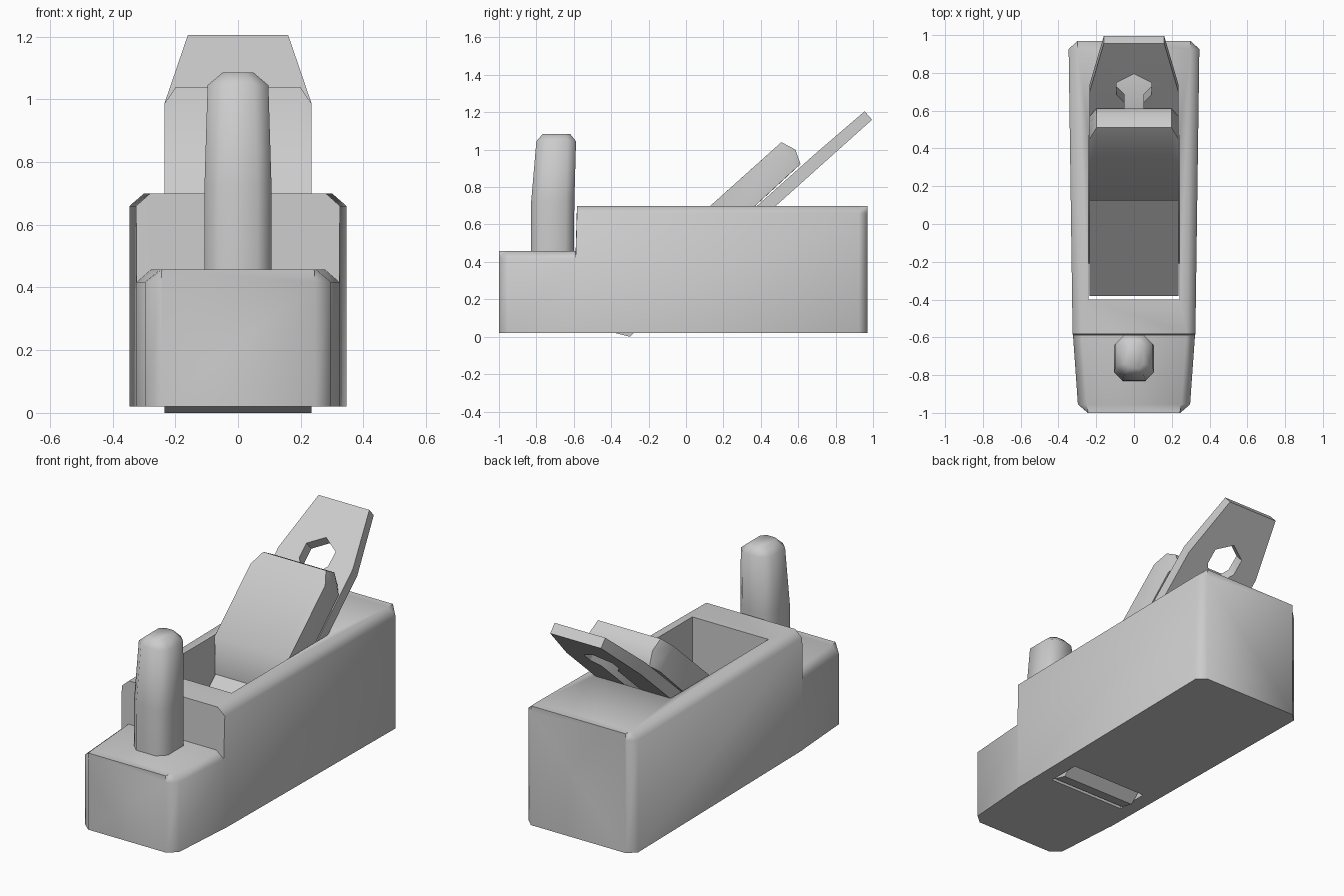
import bpy, bmesh, math
from mathutils import Vector

if "Cube" in bpy.data.objects:
    bpy.data.objects.remove(bpy.data.objects["Cube"])


def loft(name, rings):
    """Skin a list of equal-length rings and cap both ends."""
    bm = bmesh.new()
    vs = [[bm.verts.new(p) for p in r] for r in rings]
    n = len(vs[0])
    for a, b in zip(vs, vs[1:]):
        for i in range(n):
            j = (i + 1) % n
            bm.faces.new((a[i], a[j], b[j], b[i]))
    bm.faces.new(vs[0])
    bm.faces.new(vs[-1])
    bmesh.ops.recalc_face_normals(bm, faces=bm.faces)
    me = bpy.data.meshes.new(name)
    bm.to_mesh(me)
    bm.free()
    ob = bpy.data.objects.new(name, me)
    bpy.context.collection.objects.link(ob)
    return ob


def activate(ob):
    bpy.ops.object.select_all(action='DESELECT')
    ob.select_set(True)
    bpy.context.view_layer.objects.active = ob


def cut(ob, cutter):
    m = ob.modifiers.new("cut", 'BOOLEAN')
    m.operation, m.object, m.solver = 'DIFFERENCE', cutter, 'EXACT'
    activate(ob)
    bpy.ops.object.modifier_apply(modifier=m.name)
    bpy.data.objects.remove(cutter)


def smooth(ob, deg=50):
    activate(ob)
    bpy.ops.object.shade_smooth_by_angle(angle=math.radians(deg))


# Stock: stations along y (y, half width, top half width, top height)
stations = [(-1.0, .245, .243, .457), (-.955, .297, .25, .457),
            (-.59, .323, .277, .457), (-.583, .325, .28, .70),
            (.925, .346, .30, .70), (.97, .30, .298, .70)]
body = loft("plane_body", [
    [(-w, y, .02), (w, y, .02), (w, y, h - .04),
     (t, y, h), (-t, y, h), (-w, y, h - .04)] for y, w, t, h in stations])

# Throat with sloped bed, open through the sole
throat = [(-.40, -.1), (-.21, -.1), (-.21, .083), (.591, .80), (-.40, .80)]
cut(body, loft("throat_cutter", [[(x, y, z) for y, z in throat] for x in (-.24, .24)]))
smooth(body)

# Iron: tapered sloping blade (upper y, z, lower y, z, half width)
blade = [(-.38, .02, -.30, .0, .235), (.70, .986, .74, .932, .235),
         (.955, 1.205, .995, 1.16, .16)]
iron = loft("cutting_iron", [
    [(-w, a, b), (w, a, b), (w, c, d), (-w, c, d)] for a, b, c, d, w in blade])

# Keyhole slot cut square to the blade
half = [(.05, .22), (.05, .66), (.092, .70), (.092, .765)]
key = half + [(0, .81)] + [(-x, y) for x, y in reversed(half)]
normal = Vector((0, -.667, .745))
cut(iron, loft("keyhole_cutter", [
    [Vector((x, y, .70 + .895 * (y - .42))) + normal * o for x, y in key]
    for o in (-.1, .1)]))
smooth(iron)

# Wedge holding the iron, corners trimmed at the top
inner = [(.125, .695), (.51, 1.04), (.585, 1.0), (.612, .922), (.13, .478)]
outer = [(.125, .695), (.45, .986), (.53, .955), (.57, .885), (.13, .478)]
wedge = loft("wedge", [[(x, y, z) for y, z in p] for x, p in
                       ((-.235, outer), (-.198, inner), (.198, inner), (.235, outer))])
smooth(wedge)

# Front grip: chamfered square section (z, half width, front y, back y, chamfer)
grip = [(.44, .107, -.83, -.60, .045), (.72, .107, -.828, -.597, .045),
        (1.045, .097, -.80, -.588, .045), (1.085, .05, -.765, -.62, .025)]
rings = []
for z, w, f, b, c in grip:
    rings.append([(-w + c, f, z), (w - c, f, z), (w, f + c, z), (w, b - c, z),
                  (w - c, b, z), (-w + c, b, z), (-w, b - c, z), (-w, f + c, z)])
smooth(loft("front_grip", rings))
